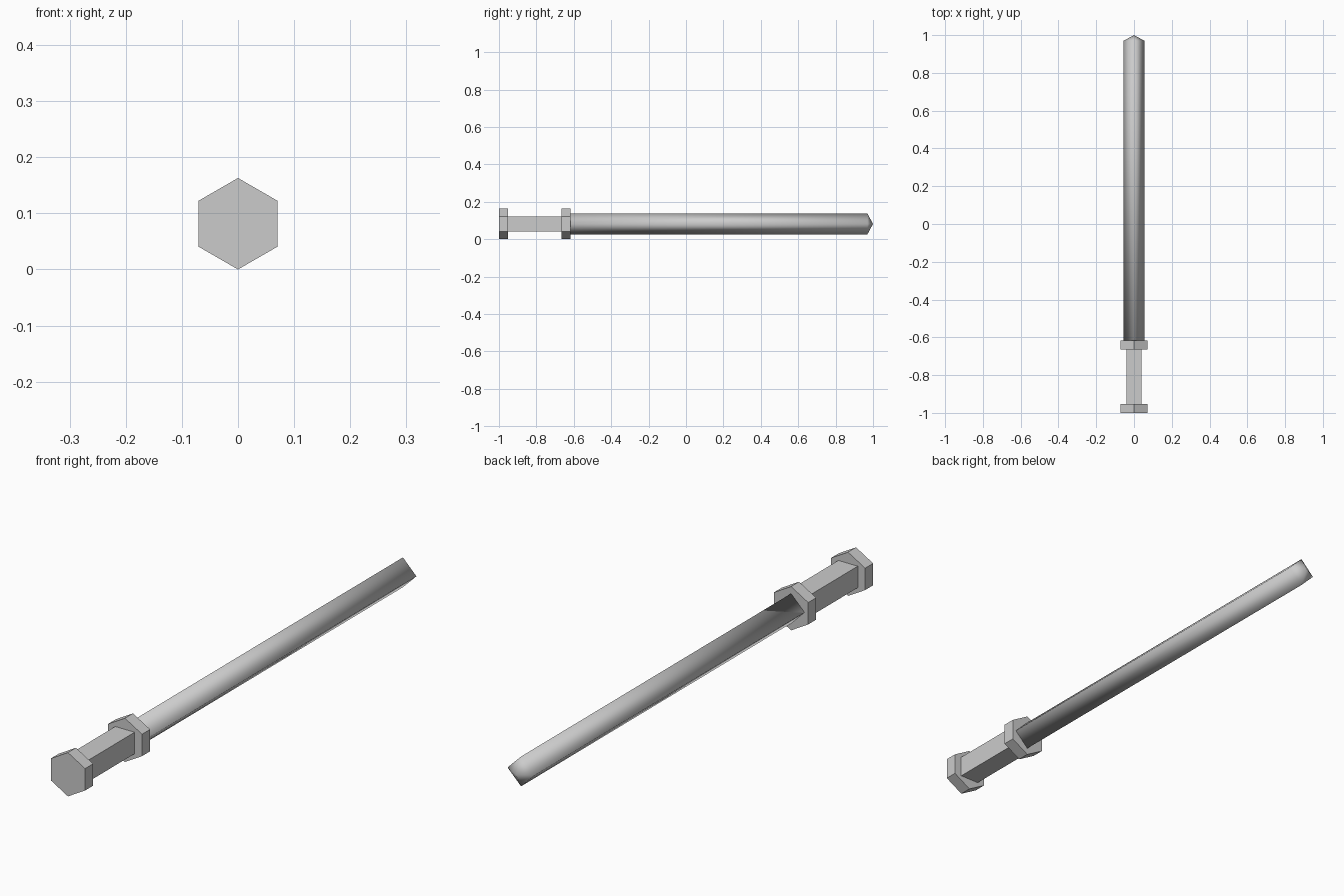
import bpy, math

old = bpy.data.objects.get("Cube")
if old:
    bpy.data.objects.remove(old, do_unlink=True)

steel = bpy.data.materials.new("light_grey")
steel.use_nodes = True
colour = (0.6, 0.6, 0.6, 1)
steel.diffuse_color = colour
steel.node_tree.nodes["Principled BSDF"].inputs["Base Color"].default_value = colour

AXIS_Z = 0.0815


def prism(name, sides, radius, y0, y1, turn=0.0, tip=None, smooth=False):
    """Prism along y, first corner pointing up, with an optional pointed end."""
    verts = []
    for y in (y0, y1):
        for i in range(sides):
            a = math.tau * i / sides + turn
            verts.append((radius * math.sin(a), y, AXIS_Z + radius * math.cos(a)))
    ring = range(sides)
    faces = [tuple(ring)[::-1]]
    faces += [(i, (i + 1) % sides, (i + 1) % sides + sides, i + sides) for i in ring]
    if tip is None:
        faces.append(tuple(i + sides for i in ring))
    else:
        verts.append((0, tip, AXIS_Z))
        faces += [(i + sides, (i + 1) % sides + sides, 2 * sides) for i in ring]
    mesh = bpy.data.meshes.new(name)
    mesh.from_pydata(verts, [], faces)
    mesh.materials.append(steel)
    mesh.polygons.foreach_set("use_smooth", [smooth] * len(faces))
    mesh.update()
    obj = bpy.data.objects.new(name, mesh)
    bpy.context.collection.objects.link(obj)
    return obj


# Hexagonal end cap and guard
prism("pommel", 6, AXIS_Z, -1.0, -0.953)
prism("guard", 6, AXIS_Z, -0.665, -0.618)
# Square grip between them
prism("grip", 4, 0.04 * math.sqrt(2), -0.96, -0.66, turn=math.pi / 4)
# Diamond-section blade with a short point, softly shaded
prism("blade", 4, 0.0555, -0.622, 0.97, tip=1.0, smooth=True)
